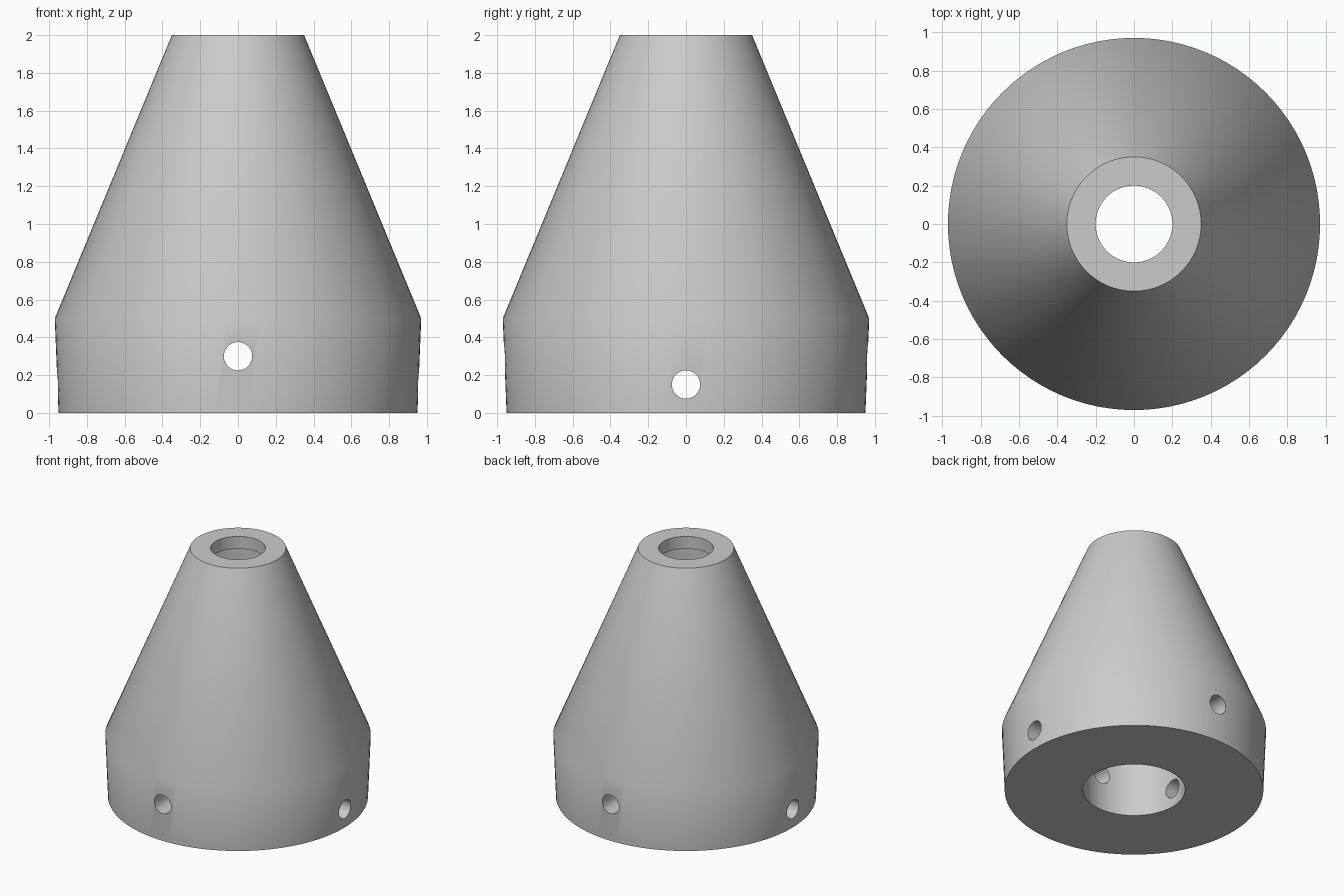
import bpy
import bmesh
import math
from mathutils import Matrix

if "Cube" in bpy.data.objects:
    bpy.data.objects.remove(bpy.data.objects["Cube"], do_unlink=True)

SEGMENTS = 96

# Plain grey material
grey = bpy.data.materials.new("light grey")
grey.use_nodes = True
grey.diffuse_color = (0.6, 0.6, 0.6, 1)
grey.node_tree.nodes["Principled BSDF"].inputs["Base Color"].default_value = (0.6, 0.6, 0.6, 1)


def add_object(name, bm):
    bmesh.ops.recalc_face_normals(bm, faces=bm.faces)
    mesh = bpy.data.meshes.new(name)
    bm.to_mesh(mesh)
    bm.free()
    mesh.materials.append(grey)
    obj = bpy.data.objects.new(name, mesh)
    bpy.context.collection.objects.link(obj)
    return obj


def lathe(name, profile):
    """Revolve a closed (radius, height) outline around z."""
    bm = bmesh.new()
    rings = []
    for i in range(SEGMENTS):
        a = 2 * math.pi * i / SEGMENTS
        rings.append([bm.verts.new((r * math.cos(a), r * math.sin(a), z)) for r, z in profile])
    n = len(profile)
    for i in range(SEGMENTS):
        here, there = rings[i], rings[(i + 1) % SEGMENTS]
        for j in range(n):
            k = (j + 1) % n
            bm.faces.new((here[j], there[j], there[k], here[k]))
    return add_object(name, bm)


def drill(name, axis, height, radius):
    """Horizontal cylinder used to cut a cross hole."""
    bm = bmesh.new()
    turn = Matrix.Rotation(math.pi / 2, 4, axis)
    bmesh.ops.create_cone(bm, cap_ends=True, segments=32, radius1=radius, radius2=radius,
                          depth=3, matrix=Matrix.Translation((0, 0, height)) @ turn)
    obj = add_object(name, bm)
    obj.hide_render = True
    return obj


# Hollow cone: flared skirt, tapering body, small top opening, wide bore below a lip
body = lathe("cone_body", [
    (0.375, 0), (0.95, 0), (0.97, 0.5), (0.35, 2),
    (0.2, 2), (0.2, 1.9), (0.375, 1.9),
])

# Cross holes: front to back, and a lower one side to side
cutters = [drill("front_back_drill", 'X', 0.3, 0.075),
           drill("side_drill", 'Y', 0.15, 0.075)]

bpy.ops.object.select_all(action='DESELECT')
body.select_set(True)
bpy.context.view_layer.objects.active = body
for cutter in cutters:
    mod = body.modifiers.new(cutter.name, 'BOOLEAN')
    mod.operation = 'DIFFERENCE'
    mod.solver = 'EXACT'
    mod.object = cutter
    bpy.ops.object.modifier_apply(modifier=mod.name)
    bpy.data.objects.remove(cutter, do_unlink=True)

bpy.ops.object.shade_smooth_by_angle(angle=math.radians(30))
